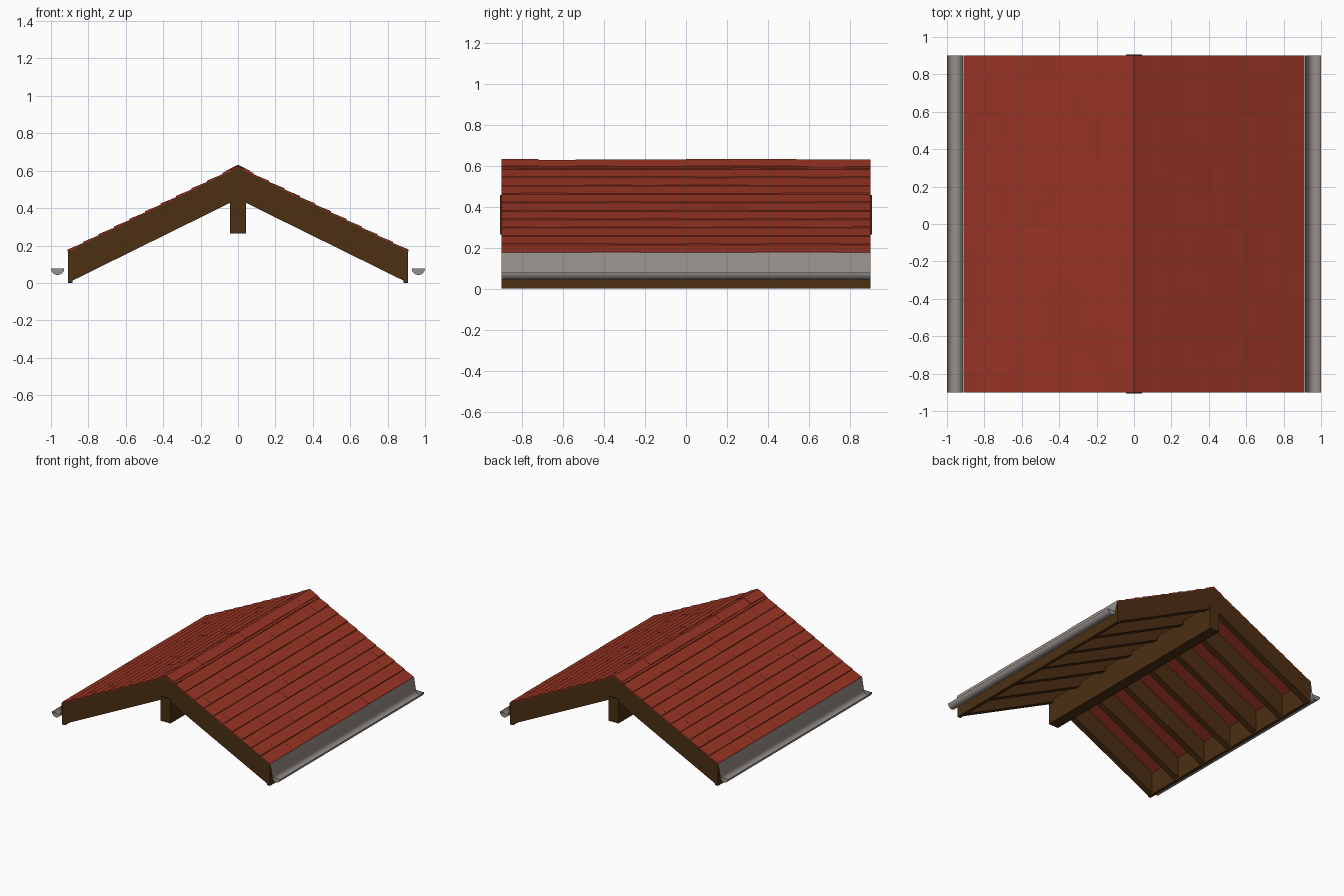
import bpy
import bmesh
import math
import random

random.seed(4)
if "Cube" in bpy.data.objects:
    bpy.data.objects.remove(bpy.data.objects["Cube"], do_unlink=True)


def material(name, rgb):
    mat = bpy.data.materials.new(name)
    mat.use_nodes = True
    mat.diffuse_color = (*rgb, 1)
    bsdf = mat.node_tree.nodes["Principled BSDF"]
    bsdf.inputs["Base Color"].default_value = (*rgb, 1)
    bsdf.inputs["Roughness"].default_value = 0.8
    return mat


red = material("red shingle", (0.31, 0.034, 0.017))
brown = material("dark wood", (0.072, 0.028, 0.006))
grey = material("grey metal", (0.31, 0.28, 0.26))

HALF = 0.91       # half span of the roof
LEN = 0.9         # half length of the roof
DEPTH = 0.168     # vertical depth of a rafter
RISE = 0.449
SLOPE = RISE / HALF


def prism(bm, profile, y0, y1):
    """Extrude a closed x-z profile along y."""
    a = [bm.verts.new((x, y0, z)) for x, z in profile]
    b = [bm.verts.new((x, y1, z)) for x, z in profile]
    bm.faces.new(a)
    bm.faces.new(b[::-1])
    for i in range(len(a)):
        j = (i + 1) % len(a)
        bm.faces.new((a[i], b[i], b[j], a[j]))


def finish(name, bm, mat, closed=True):
    if closed:
        bmesh.ops.recalc_face_normals(bm, faces=bm.faces)
    mesh = bpy.data.meshes.new(name)
    bm.to_mesh(mesh)
    bm.free()
    mesh.materials.append(mat)
    obj = bpy.data.objects.new(name, mesh)
    bpy.context.collection.objects.link(obj)
    return obj


def chevron(half, apex, thick):
    """Closed inverted V that follows the roof pitch."""
    low = apex - half * SLOPE
    return [(-half, low - thick), (0, apex - thick), (half, low - thick),
            (half, low), (0, apex), (-half, low)]


# Rafter pairs
APEX = RISE + DEPTH
for i in range(7):
    y = -0.875 + i * 1.75 / 6
    bm = bmesh.new()
    prism(bm, chevron(HALF, APEX, DEPTH), y - 0.025, y + 0.025)
    finish(f"rafter_pair_{i + 1}", bm, brown)

# Ridge beam
bm = bmesh.new()
prism(bm, [(-0.043, 0.265), (0.043, 0.265), (0.043, 0.457), (-0.043, 0.457)],
      -0.907, 0.907)
finish("ridge_beam", bm, brown)

# Shingle courses: wedge shaped tiles with thick lower ends
ROWS = 11
for side, label in ((1, "left"), (-1, "right")):
    bm = bmesh.new()
    for row in range(ROWS):
        x0 = (HALF + 0.002) * (1 - row / ROWS)
        x1 = (HALF + 0.002) * (1 - (row + 1) / ROWS)
        y = -LEN
        width = random.uniform(0.08, 0.22)
        while y < LEN:
            y1 = y + width
            if y1 > LEN - 0.06:
                y1 = LEN
            thick = random.uniform(0.009, 0.012)
            z0, z1 = APEX - x0 * SLOPE, APEX - x1 * SLOPE
            prism(bm, [(side * x0, z0), (side * x0, z0 + thick),
                       (side * x1, z1 + 0.005), (side * x1, z1)], y, y1)
            y = y1
            width = random.uniform(0.14, 0.24)
    finish(f"{label}_shingles", bm, red)

# Ridge cap tiles
bm = bmesh.new()
CAPS = 10
step = 2 * LEN / CAPS
for i in range(CAPS):
    top = APEX + random.uniform(0.011, 0.015)
    prism(bm, chevron(0.067, top, 0.006), -LEN + i * step, -LEN + (i + 1) * step)
finish("ridge_cap", bm, red)

# Eave boards and gutters
for side, label in ((1, "left"), (-1, "right")):
    bm = bmesh.new()
    prism(bm, [(side * 0.885, 0), (side * HALF, 0),
               (side * HALF, DEPTH), (side * 0.885, DEPTH + 0.01)], -LEN, LEN)
    finish(f"{label}_eave_board", bm, brown)

    # Half round trough with a backing sheet reaching up to the eave
    cx, cz, r = 0.9645, 0.078, 0.0355
    arc = []
    for k in range(17):
        a = math.pi + math.pi * k / 16
        arc.append((side * (cx + r * math.cos(a)), cz + r * math.sin(a)))
    path = [(side * 0.913, 0.175)] + arc
    bm = bmesh.new()
    ends = [[bm.verts.new((x, y, z)) for x, z in path] for y in (-LEN, LEN)]
    front, back = ends
    for i in range(len(path) - 1):
        quad = (front[i], front[i + 1], back[i + 1], back[i])
        bm.faces.new(quad if side > 0 else quad[::-1])
    for ring in ends:
        bm.faces.new(ring[1:])
    gutter = finish(f"{label}_gutter", bm, grey, closed=False)
    bpy.ops.object.select_all(action="DESELECT")
    gutter.select_set(True)
    bpy.context.view_layer.objects.active = gutter
    bpy.ops.object.shade_smooth_by_angle(angle=math.radians(35))
